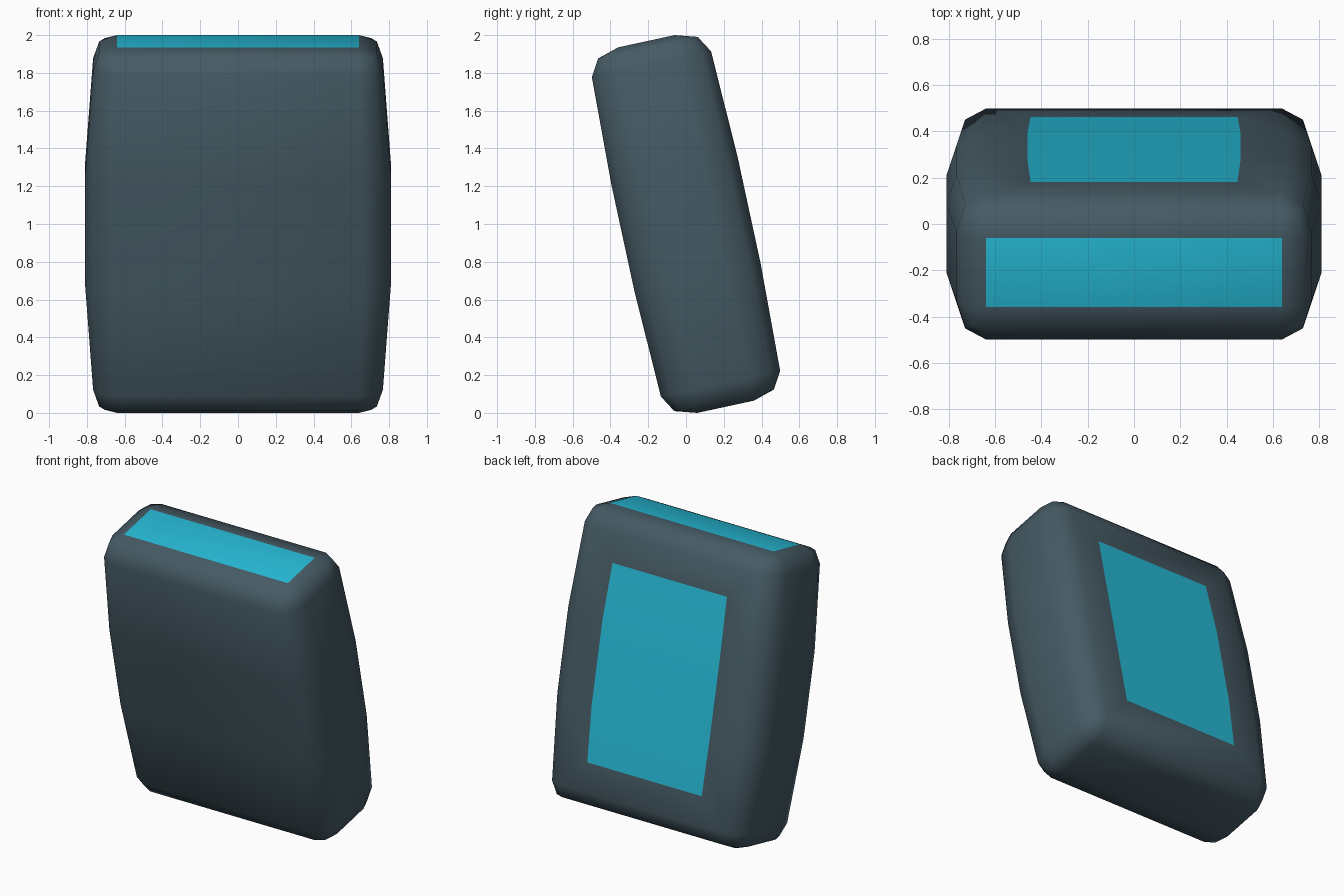
import bpy, bmesh, math
from mathutils import Matrix

if "Cube" in bpy.data.objects:
    bpy.data.objects.remove(bpy.data.objects["Cube"])


def material(name, rgb):
    m = bpy.data.materials.new(name)
    m.diffuse_color = (*rgb, 1)
    m.use_nodes = True
    m.node_tree.nodes["Principled BSDF"].inputs["Base Color"].default_value = m.diffuse_color
    return m


# Half rings from mid height to top: height, then quarter section (x, y)
LEVELS = [
    (0.29, [(0.81, 0.153), (0.767, 0.284), (0.66, 0.342)]),
    (0.865, [(0.767, 0.153), (0.73, 0.274), (0.64, 0.323)]),
    (0.955, [(0.735, 0.153), (0.705, 0.238), (0.64, 0.27)]),
    (0.99, [(0.64, 0.153)]),
]


def ring(bm, z, q):
    pts = q + [(-x, y) for x, y in reversed(q)]
    pts += [(-x, -y) for x, y in pts]
    return [bm.verts.new((x, y, z)) for x, y in pts]


bm = bmesh.new()
stack = [(-z, q) for z, q in reversed(LEVELS)] + LEVELS
rings = [ring(bm, z, q * 3 if len(q) == 1 else q) for z, q in stack]

# Skin between rings, caps at both ends
for a, b in zip(rings, rings[1:]):
    for i in range(12):
        j = (i + 1) % 12
        bm.faces.new((a[i], a[j], b[j], b[i]))
bm.faces.new(rings[0])
bm.faces.new(rings[-1])
bmesh.ops.remove_doubles(bm, verts=bm.verts, dist=0.0005)
bmesh.ops.recalc_face_normals(bm, faces=bm.faces)
bm.normal_update()

# Top cap is the bright panel
for f in bm.faces:
    f.smooth = True
    if f.normal.z > 0.99:
        f.material_index = 1

# Back panel inset into the wide back faces
back = [f for f in bm.faces
        if f.normal.y > 0.98 and abs(f.calc_center_median().x) < 0.1]
bmesh.ops.inset_region(bm, faces=back, thickness=0.2, depth=0, use_even_offset=True)
for f in back:
    f.material_index = 1
for f in bm.faces:
    f.smooth = True

# Lean the whole body back and rest it on the ground
bmesh.ops.transform(bm, matrix=Matrix.Rotation(math.radians(12.2), 4, 'X'), verts=bm.verts)
low = min(v.co.z for v in bm.verts)
bmesh.ops.translate(bm, vec=(0, 0, -low), verts=bm.verts)

me = bpy.data.meshes.new("pack_body")
bm.to_mesh(me)
bm.free()
me.materials.append(material("slate grey", (0.060, 0.102, 0.127)))
me.materials.append(material("cyan panel", (0.019, 0.485, 0.665)))
ob = bpy.data.objects.new("pack_body", me)
bpy.context.collection.objects.link(ob)
